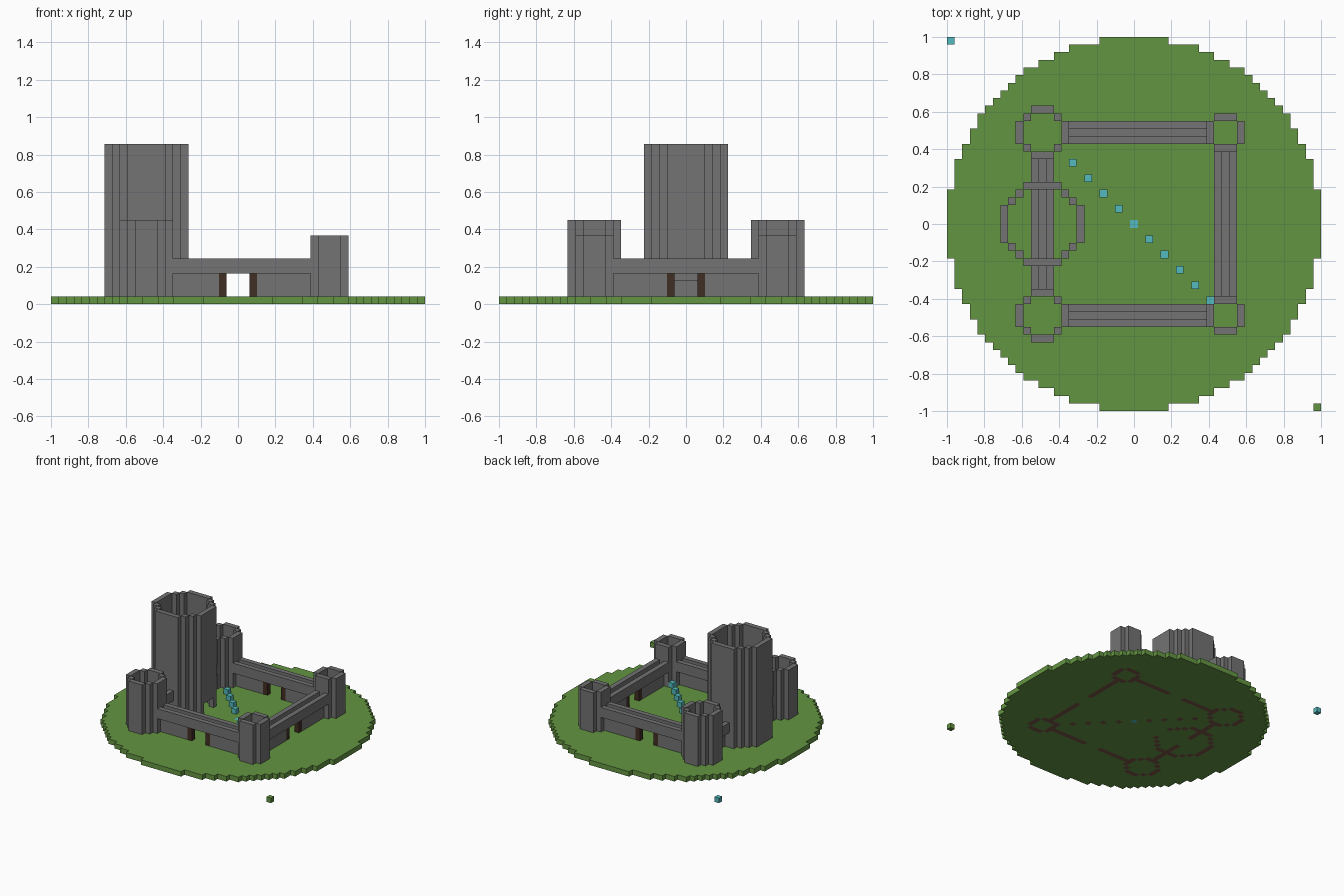
import bpy
import bmesh
from mathutils import Vector

S = 2 / 49  # block size

cube = bpy.data.objects.get("Cube")
if cube:
    bpy.data.objects.remove(cube, do_unlink=True)


def material(name, rgb):
    linear = [((c / 255 + 0.055) / 1.055) ** 2.4 for c in rgb] + [1]
    mat = bpy.data.materials.new(name)
    mat.use_nodes = True
    mat.diffuse_color = linear
    mat.node_tree.nodes["Principled BSDF"].inputs["Base Color"].default_value = linear
    return mat


GRASS = material("grass green", (100, 149, 66))
DIRT = material("dirt brown", (121, 85, 72))
STONE = material("stone grey", (115, 115, 115))
WOOD = material("dark wood", (64, 45, 35))
TEAL = material("teal", (84, 186, 190))


def blocks(name, cells, *mats, rule=lambda c: 0):
    """Mesh of the outer faces of a set of grid cells, flat areas merged."""
    cells = set(cells)
    bm = bmesh.new()
    for c in cells:
        for axis in range(3):
            for side in (-1, 1):
                n = [0, 0, 0]
                n[axis] = side
                if tuple(a + b for a, b in zip(c, n)) in cells:
                    continue
                n = Vector(n)
                u = Vector((n.y, n.z, n.x))
                v = n.cross(u)
                mid = Vector(c) + Vector((0, 0, 0.5)) + n / 2
                corners = [mid + (u * a + v * b) / 2
                           for a, b in ((-1, -1), (1, -1), (1, 1), (-1, 1))]
                face = bm.faces.new([bm.verts.new(p * S) for p in corners])
                face.material_index = rule(c)
    bmesh.ops.remove_doubles(bm, verts=bm.verts, dist=S / 100)
    bmesh.ops.dissolve_limit(bm, angle_limit=0.01, verts=bm.verts,
                             edges=bm.edges, delimit={'MATERIAL'})
    bmesh.ops.triangulate(bm, faces=[f for f in bm.faces if len(f.verts) > 4])
    mesh = bpy.data.meshes.new(name)
    bm.to_mesh(mesh)
    bm.free()
    for m in mats:
        mesh.materials.append(m)
    obj = bpy.data.objects.new(name, mesh)
    bpy.context.collection.objects.link(obj)


def ring(cx, cy, r, flat, height):
    """Hollow eight-sided tower: straight sides joined by diagonal steps."""
    plan = set()
    for x in range(-r, r + 1):
        for y in range(-r, r + 1):
            a, b = abs(x), abs(y)
            straight = max(a, b) == r and min(a, b) <= flat
            diagonal = max(a, b) < r and a + b == r + flat
            if straight or diagonal:
                plan.add((cx + x, cy + y))
    return {(x, y, z) for x, y in plan for z in range(1, height)}


# Towers
towers = {
    "keep": ring(-12, 0, 5, 2, 21),
    "back_right_tower": ring(-12, 12, 3, 1, 11),
    "front_right_tower": ring(-12, -12, 3, 1, 11),
    "back_left_tower": ring(12, 12, 2, 1, 9),
    "front_left_tower": ring(12, -12, 2, 1, 9),
}
# Keep doorway
towers["keep"] -= {(-7, y, z) for y in (-1, 0, 1) for z in (1, 2)}


# Walls: thin base with a gate, wide walkway, parapet on both edges
def wall(start, end):
    stone, posts = set(), set()
    for t in range(start, end + 1):
        for z in (1, 2, 3):
            if abs(t) == 2:
                posts.add((t, 0, z))
            elif abs(t) > 2:
                stone.add((t, 0, z))
        stone |= {(t, w, 4) for w in (-1, 0, 1)} | {(t, w, 5) for w in (-1, 1)}
    return stone, posts


footprint = set()
for name, start, end, side, along_x in (
        ("front", -8, 9, -12, True), ("back", -8, 9, 12, True),
        ("left", -9, 9, 12, False), ("right", -8, 8, -12, False)):
    for part, cells, mat in zip(("wall", "gate_posts"), wall(start, end), (STONE, WOOD)):
        placed = {(t, side + w, z) if along_x else (side + w, t, z) for t, w, z in cells}
        footprint |= {(x, y) for x, y, z in placed if z == 1}
        blocks(f"{name}_{part}", placed, mat)

for name, cells in towers.items():
    footprint |= {(x, y) for x, y, z in cells if z == 1}
    blocks(name, cells, STONE)

# Diagonal trail of marker blocks; the middle one is sunk into the ground
trail = {(i, -i, 1) for i in range(-8, 11, 2) if i}
footprint |= {(x, y) for x, y, z in trail}
blocks("trail_markers", trail, TEAL)
blocks("corner_marker", [(-24, 24, 0)], TEAL)
blocks("corner_grass", [(24, -24, 0)], GRASS)

# Round ground, bare earth below whatever stands on it
ground = {(x, y, 0) for x in range(-24, 25) for y in range(-24, 25)
          if x * x + y * y <= 600}


def ground_colour(c):
    if c == (0, 0, 0):
        return 2
    return 1 if c[:2] in footprint else 0


blocks("ground", ground, GRASS, DIRT, TEAL, rule=ground_colour)
